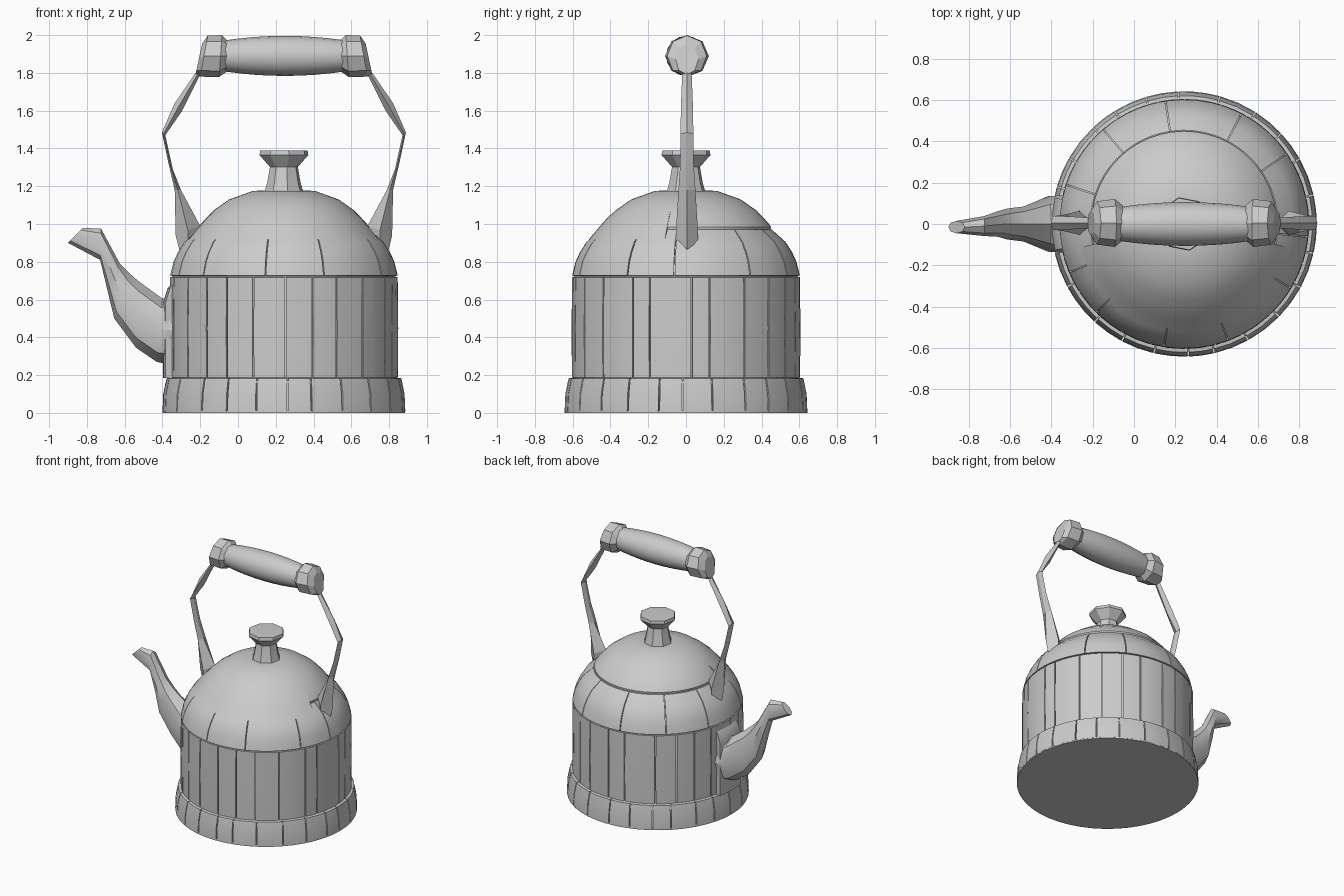
import bpy, bmesh, math, random
from mathutils import Vector

random.seed(4)
if "Cube" in bpy.data.objects:
    bpy.data.objects.remove(bpy.data.objects["Cube"])

CX = 0.243  # kettle axis
TAU = math.tau

metal = bpy.data.materials.new("grey metal")
metal.use_nodes = True
GREY = (0.6, 0.6, 0.6, 1)
metal.diffuse_color = GREY
metal.node_tree.nodes["Principled BSDF"].inputs["Base Color"].default_value = GREY


def finish(name, bm, angle=30):
    bmesh.ops.recalc_face_normals(bm, faces=bm.faces)
    mesh = bpy.data.meshes.new(name)
    bm.to_mesh(mesh)
    bm.free()
    mesh.materials.append(metal)
    obj = bpy.data.objects.new(name, mesh)
    bpy.context.collection.objects.link(obj)
    bpy.ops.object.select_all(action='DESELECT')
    obj.select_set(True)
    bpy.context.view_layer.objects.active = obj
    bpy.ops.object.shade_smooth_by_angle(angle=math.radians(angle))
    return obj


def sweep(bm, profile, a0, a1, steps):
    """Turn a (radius, z) profile about the axis; a partial turn gets end caps."""
    full = a1 - a0 > TAU - 0.001
    rings = []
    for i in range(steps if full else steps + 1):
        a = a0 + (a1 - a0) * i / steps
        rings.append([bm.verts.new((CX + r * math.cos(a), r * math.sin(a), z))
                      for r, z in profile])
    pairs = zip(rings, rings[1:] + rings[:1] if full else rings[1:])
    for p, q in pairs:
        for k in range(len(profile) - 1):
            bm.faces.new((p[k], q[k], q[k + 1], p[k + 1]))
    if full:
        for k in (0, -1):
            bm.faces.new([ring[k] for ring in rings])
    else:
        bm.faces.new(rings[0])
        bm.faces.new(rings[-1])


def turned(name, profile, a0=0, a1=TAU, steps=48, angle=30):
    bm = bmesh.new()
    sweep(bm, profile, a0, a1, steps)
    return finish(name, bm, angle)


def panels(name, profile, count, gap, jitter):
    """Ring of curved plates with fine irregular seams between them."""
    width = TAU / count
    cuts = [width * (i + random.uniform(-jitter, jitter)) for i in range(count)]
    bm = bmesh.new()
    for a, b in zip(cuts, cuts[1:] + [cuts[0] + TAU]):
        sweep(bm, profile, a + gap / 2, b - gap / 2, max(2, round((b - a) / 0.12)))
    return finish(name, bm)


def loft(name, sections, sides, angle=30):
    """Skin oval sections, each (low xz, high xz, half width, y offset)."""
    bm = bmesh.new()
    rings = []
    for low, high, half, y in sections:
        lo, hi = Vector((low[0], y, low[1])), Vector((high[0], y, high[1]))
        mid, up = (lo + hi) / 2, (hi - lo) / 2
        rings.append([bm.verts.new(mid + up * math.cos(TAU * k / sides)
                                   + Vector((0, half * math.sin(TAU * k / sides), 0)))
                      for k in range(sides)])
    for p, q in zip(rings, rings[1:]):
        for k in range(sides):
            j = (k + 1) % sides
            bm.faces.new((p[k], p[j], q[j], q[k]))
    bm.faces.new(rings[0])
    bm.faces.new(rings[-1])
    return finish(name, bm, angle)


# Body core, visible only through the seams
turned("body_core", [(0.62, 0.005), (0.62, 0.17), (0.592, 0.19), (0.592, 0.72),
                     (0.57, 0.8), (0.515, 0.9), (0.44, 0.965)])

# Base ring, upright wall and shoulder, each made of plates
turned("bottom_plate", [(0.642, 0), (0.642, 0.012)])
panels("base_ring", [(0.61, 0.008), (0.643, 0.008), (0.639, 0.1), (0.622, 0.183),
                     (0.585, 0.188)], 24, 0.012, 0.2)
panels("wall_panels", [(0.585, 0.185), (0.604, 0.188), (0.606, 0.45), (0.603, 0.718),
                       (0.585, 0.72)], 24, 0.012, 0.25)
panels("shoulder_panels", [(0.58, 0.724), (0.603, 0.727), (0.585, 0.8), (0.562, 0.85),
                           (0.527, 0.905), (0.455, 0.97), (0.42, 0.97)], 11, 0.01, 0.2)

# Lid with a lip at the back, blending into the shoulder at the front
turned("lid", [(0.42, 0.945), (0.445, 0.95), (0.45, 0.985), (0.436, 1.005), (0.375, 1.07),
               (0.29, 1.13), (0.165, 1.175), (0.1, 1.178)])
turned("front_shoulder", [(0.4, 0.95), (0.515, 0.918), (0.46, 0.983), (0.41, 1.04),
                          (0.36, 1.08)], math.pi * 1.07, math.pi * 1.93, 24)

# Knob
turned("knob_stem", [(0.106, 1.165), (0.09, 1.22), (0.074, 1.31)], 0.2, 0.2 + TAU, 8, 15)
turned("knob_cap", [(0.074, 1.3), (0.132, 1.365), (0.128, 1.388), (0.1, 1.39)],
       0.2, 0.2 + TAU, 8, 15)

# Spout and the thickened wall it grows from
turned("spout_mount", [(0.58, 0.185), (0.64, 0.185), (0.64, 0.585), (0.615, 0.66), (0.58, 0.7)],
       math.pi - 0.2, math.pi + 0.2, 4)
loft("spout", [
    ((-0.9, 0.9), (-0.82, 0.98), 0.03, -0.015),
    ((-0.73, 0.81), (-0.725, 0.975), 0.048, -0.01),
    ((-0.695, 0.665), (-0.625, 0.79), 0.062, 0),
    ((-0.655, 0.5), (-0.575, 0.74), 0.075, 0),
    ((-0.54, 0.345), (-0.53, 0.7), 0.085, 0),
    ((-0.43, 0.27), (-0.4, 0.605), 0.135, 0),
    ((-0.33, 0.25), (-0.3, 0.63), 0.14, 0)], 8, 35)

# Handle straps, mirrored about the kettle axis
STRAP = [((-0.2, 1.79), (-0.225, 1.8), 0.025), ((-0.295, 1.6), (-0.335, 1.64), 0.032),
         ((-0.385, 1.47), (-0.403, 1.485), 0.034), ((-0.345, 1.29), (-0.37, 1.33), 0.036),
         ((-0.302, 1.18), (-0.335, 1.18), 0.045), ((-0.2, 0.99), (-0.33, 0.94), 0.058),
         ((-0.22, 0.86), (-0.31, 0.86), 0.062)]


def mirrored(point):
    return (2 * CX - point[0], point[1])


loft("right_strap", [(p, q, h, 0.005) for p, q, h in STRAP], 4, 15)
loft("left_strap", [(mirrored(p), mirrored(q), h, 0.005) for p, q, h in STRAP], 4, 15)

# Grip bulging at the middle, with a faceted cap at each end
GRIP_HALF = 0.32
loft("grip", [((CX + 0.005 + t * GRIP_HALF, 1.89 - r), (CX + 0.005 + t * GRIP_HALF, 1.89 + r), r, 0)
              for t in [i / 4 - 1 for i in range(9)]
              for r in [0.106 - 0.024 * t * t]], 16)
CAP = [((-0.225, 1.79), (-0.19, 1.955), 0.06), ((-0.2, 1.78), (-0.16, 1.998), 0.105),
       ((-0.1, 1.778), (-0.085, 2.0), 0.116), ((-0.055, 1.81), (-0.055, 1.97), 0.085)]
loft("right_cap", [(p, q, h, 0.005) for p, q, h in CAP], 8, 15)
loft("left_cap", [(mirrored(p), mirrored(q), h, 0.005) for p, q, h in CAP], 8, 15)
